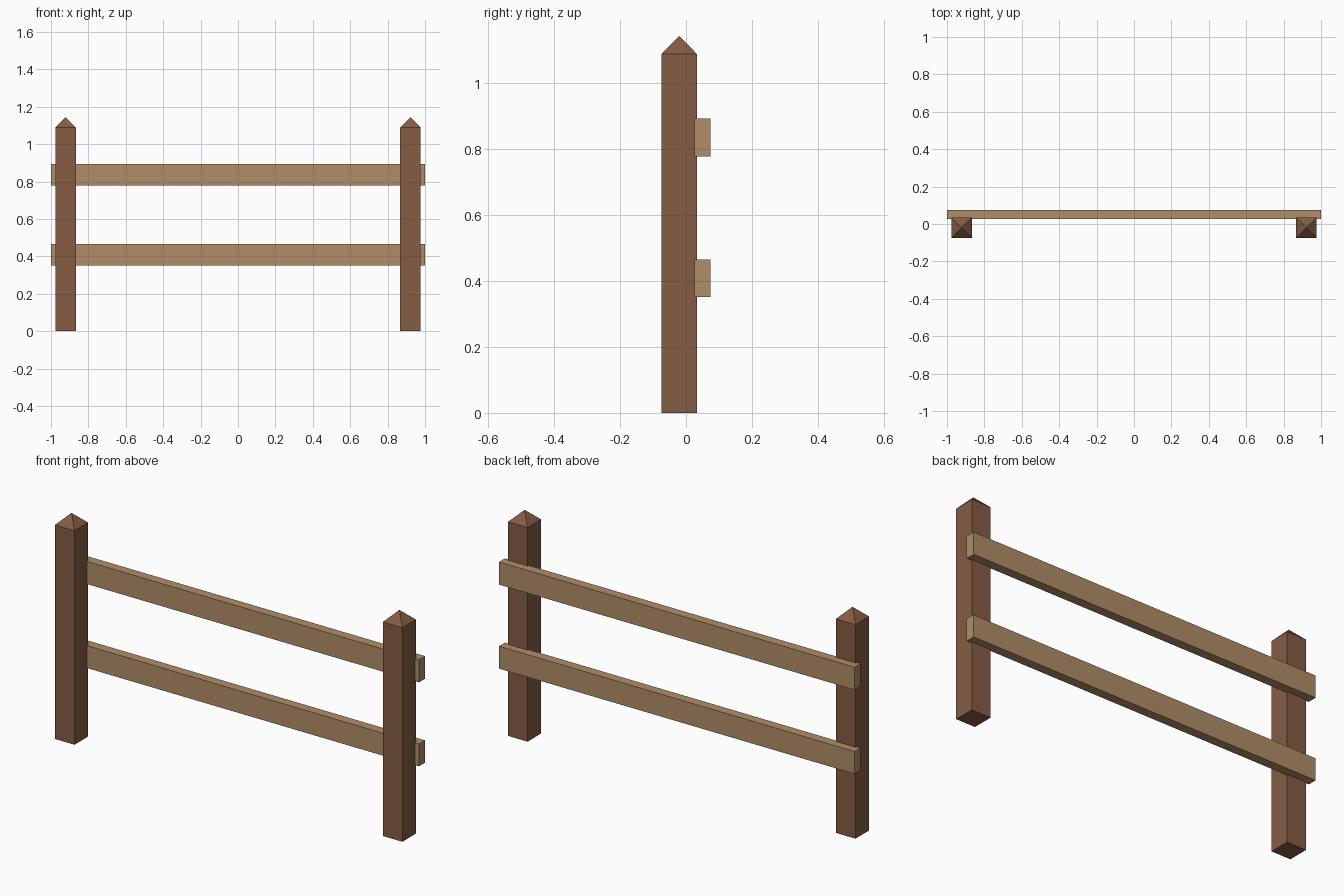
import bpy, bmesh

if "Cube" in bpy.data.objects:
    bpy.data.objects.remove(bpy.data.objects["Cube"])


def material(name, color):
    m = bpy.data.materials.new(name)
    m.diffuse_color = (*color, 1)
    m.use_nodes = True
    m.node_tree.nodes["Principled BSDF"].inputs["Base Color"].default_value = m.diffuse_color
    return m


post_wood = material("post wood", (0.235, 0.107, 0.056))
rail_wood = material("rail wood", (0.434, 0.27, 0.138))


def box(name, lo, hi, mat, peak=None):
    """Box between two corners; peak turns the top face into a pyramid."""
    bm = bmesh.new()
    bmesh.ops.create_cube(bm, size=1)
    for v in bm.verts:
        v.co = [l + (c + 0.5) * (h - l) for l, h, c in zip(lo, hi, v.co)]
    if peak:
        bm.normal_update()
        top = max(bm.faces, key=lambda f: f.calc_center_median().z)
        center = bmesh.ops.poke(bm, faces=[top])["verts"][0]
        center.co.z = peak
    bmesh.ops.recalc_face_normals(bm, faces=bm.faces)
    mesh = bpy.data.meshes.new(name)
    bm.to_mesh(mesh)
    bm.free()
    mesh.materials.append(mat)
    ob = bpy.data.objects.new(name, mesh)
    bpy.context.collection.objects.link(ob)
    return ob


# Square posts with pointed tops
for side, x in (("left", -0.922), ("right", 0.922)):
    box(f"{side}_post", (x - 0.055, -0.075, 0), (x + 0.055, 0.034, 1.088),
        post_wood, peak=1.143)

# Horizontal rails, set into the back of the posts
for name, z0, z1 in (("lower_rail", 0.351, 0.465), ("upper_rail", 0.778, 0.893)):
    box(name, (-1, 0.026, z0), (1, 0.074, z1), rail_wood)
